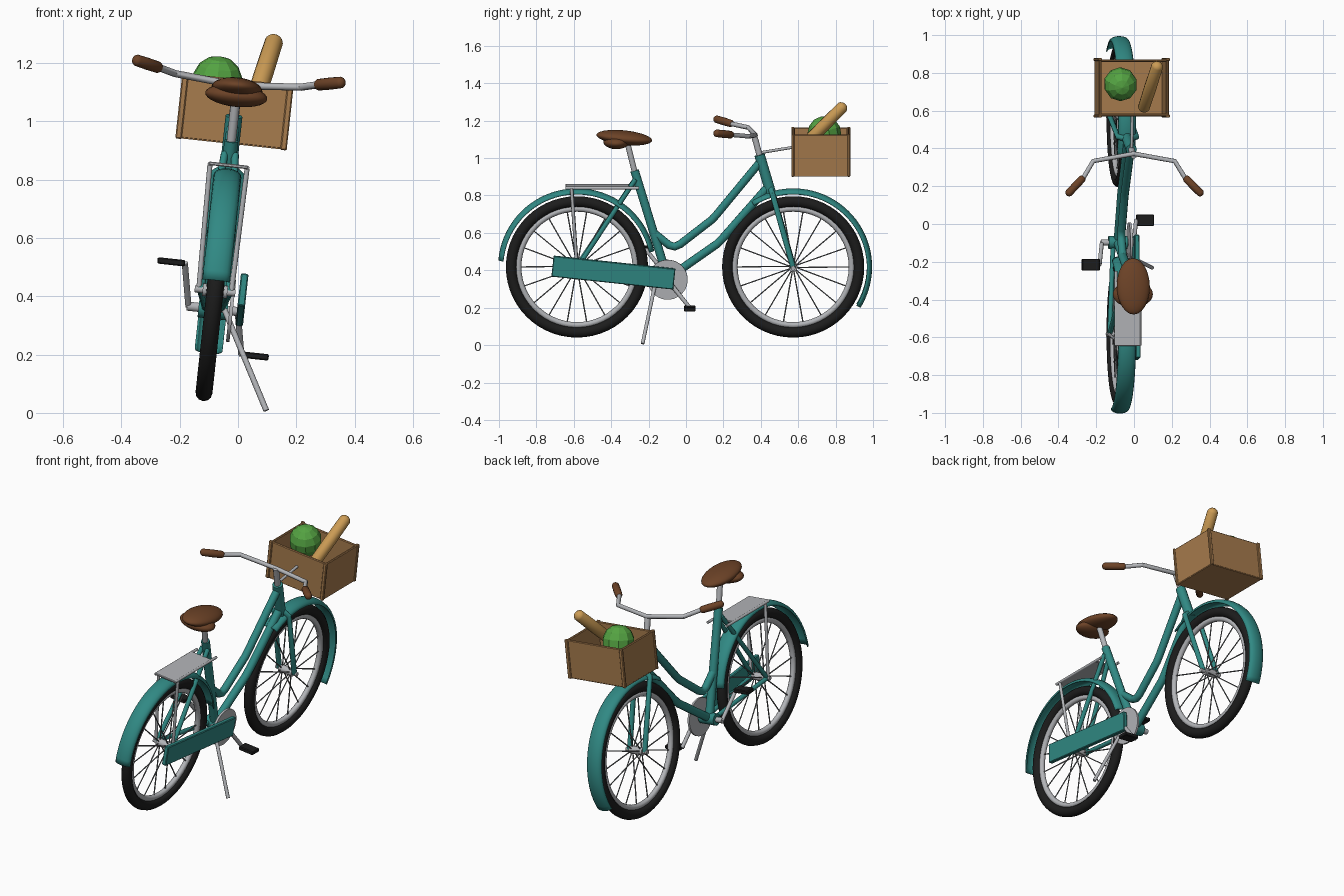
import bpy, bmesh
from math import sin, cos, pi, radians
from mathutils import Matrix, Vector

cube = bpy.data.objects.get("Cube")
if cube:
    bpy.data.objects.remove(cube, do_unlink=True)


def material(name, rgb, rough=0.5):
    m = bpy.data.materials.new(name)
    m.use_nodes = True
    col = (*rgb, 1)
    m.diffuse_color = col
    bsdf = m.node_tree.nodes["Principled BSDF"]
    bsdf.inputs["Base Color"].default_value = col
    bsdf.inputs["Roughness"].default_value = rough
    return m


TEAL = material("teal paint", (0.03, 0.25, 0.23))
SILVER = material("silver metal", (0.45, 0.46, 0.48))
STEEL = material("spoke steel", (0.2, 0.21, 0.22))
RUBBER = material("black rubber", (0.012, 0.012, 0.012))
LEATHER = material("brown leather", (0.15, 0.055, 0.02))
WOOD = material("tan wood", (0.39, 0.2, 0.075))
LEAF = material("leaf green", (0.09, 0.37, 0.055))
CRUST = material("golden crust", (0.6, 0.33, 0.09))

# The whole bicycle leans on its kickstand
LEAN = (Matrix.Translation((-0.059, 0, 0.6)) @ Matrix.Rotation(radians(6.2), 4, 'Y')
        @ Matrix.Translation((0, 0, -0.6)))


def finish(obj, name, mat, smooth=True, lean=True):
    obj.name = obj.data.name = name
    obj.data.materials.clear()
    obj.data.materials.append(mat)
    bpy.context.view_layer.update()
    if lean:
        obj.matrix_world = LEAN @ obj.matrix_world
    if smooth:
        bpy.ops.object.select_all(action='DESELECT')
        obj.select_set(True)
        bpy.context.view_layer.objects.active = obj
        bpy.ops.object.shade_smooth_by_angle(angle=radians(40))
    return obj


def tube(name, mat, radius, *paths, lean=True, res=3):
    """Round tubes along one or more polylines, as one mesh."""
    cu = bpy.data.curves.new(name, 'CURVE')
    cu.dimensions = '3D'
    cu.bevel_depth, cu.bevel_resolution, cu.use_fill_caps = radius, res, True
    for path in paths:
        sp = cu.splines.new('POLY')
        sp.points.add(len(path) - 1)
        for p, co in zip(sp.points, path):
            p.co = (*co, 1)
    obj = bpy.data.objects.new(name, cu)
    bpy.context.collection.objects.link(obj)
    bpy.ops.object.select_all(action='DESELECT')
    obj.select_set(True)
    bpy.context.view_layer.objects.active = obj
    bpy.ops.object.convert(target='MESH')
    return finish(bpy.context.object, name, mat, lean=lean)


def both(path):
    return [[(s * x, y, z) for x, y, z in path] for s in (1, -1)]


def box(name, mat, center, size, pitch=0, bevel=0.004):
    bpy.ops.mesh.primitive_cube_add(size=1, location=center, rotation=(pitch, 0, 0))
    obj = bpy.context.object
    obj.scale = size
    bpy.ops.object.transform_apply(location=False, rotation=False, scale=True)
    if bevel:
        mod = obj.modifiers.new("soft edges", 'BEVEL')
        mod.width, mod.segments = bevel, 1
    return finish(obj, name, mat, smooth=False)


def disc(name, mat, center, radius, width, sides=32):
    bpy.ops.mesh.primitive_cylinder_add(vertices=sides, radius=radius, depth=width,
                                        location=center, rotation=(0, pi / 2, 0))
    return finish(bpy.context.object, name, mat)


def ball(name, mat, center, scale, pitch=0, seg=24, rings=14, smooth=True):
    bpy.ops.mesh.primitive_uv_sphere_add(segments=seg, ring_count=rings, radius=1,
                                         location=center, rotation=(pitch, 0, 0))
    obj = bpy.context.object
    obj.scale = scale
    return finish(obj, name, mat, smooth=smooth)


def capsule(name, mat, a, b, r):
    """Rod with rounded ends, made by stretching a sphere."""
    a, b = Vector(a), Vector(b)
    bpy.ops.mesh.primitive_uv_sphere_add(segments=14, ring_count=10, radius=r)
    obj = bpy.context.object
    half = (b - a).length / 2 - r
    for v in obj.data.vertices:
        if abs(v.co.z) > r * 0.05:
            v.co.z += half if v.co.z > 0 else -half
    rot = (b - a).to_track_quat('Z', 'Y').to_matrix().to_4x4()
    obj.matrix_world = Matrix.Translation((a + b) / 2) @ rot
    return finish(obj, name, mat)


def fender(name, hub, start, end):
    """Curved mudguard shell swept around the hub between two angles."""
    bm = bmesh.new()
    rows = []
    for i in range(37):
        a = radians(start + (end - start) * i / 36)
        row = []
        for j in range(9):
            t = j / 4 - 1
            r = 0.419 - 0.024 * t * t
            row.append(bm.verts.new((0.045 * sin(t * pi / 2), hub[1] + r * cos(a), hub[2] + r * sin(a))))
        rows.append(row)
    for r0, r1 in zip(rows, rows[1:]):
        for j in range(8):
            bm.faces.new((r0[j], r0[j + 1], r1[j + 1], r1[j]))
    bmesh.ops.recalc_face_normals(bm, faces=bm.faces)
    me = bpy.data.meshes.new(name)
    bm.to_mesh(me)
    bm.free()
    obj = bpy.data.objects.new(name, me)
    bpy.context.collection.objects.link(obj)
    mod = obj.modifiers.new("thickness", 'SOLIDIFY')
    mod.thickness, mod.offset = 0.006, 0
    return finish(obj, name, TEAL)


REAR, FRONT = (0, -0.583, 0.417), (0, 0.573, 0.417)

# Wheels
for label, hub in (("rear", REAR), ("front", FRONT)):
    for part, mat, major, minor in (("tire", RUBBER, 0.351, 0.029), ("rim", SILVER, 0.313, 0.016)):
        bpy.ops.mesh.primitive_torus_add(location=hub, rotation=(0, pi / 2, 0), major_radius=major,
                                         minor_radius=minor, major_segments=56, minor_segments=12)
        finish(bpy.context.object, f"{label}_{part}", mat)
    spokes = []
    for i in range(18):
        a = 2 * pi * i / 18
        y, z = cos(a), sin(a)
        spokes.append([(0.028 * (-1) ** i, hub[1] + 0.018 * y, hub[2] + 0.018 * z),
                       (0, hub[1] + 0.305 * y, hub[2] + 0.305 * z)])
    tube(f"{label}_spokes", STEEL, 0.0035, *spokes, res=1)
    disc(f"{label}_hub", SILVER, hub, 0.022, 0.085, 16)
    disc(f"{label}_axle", SILVER, hub, 0.012, 0.14, 12)
fender("rear_fender", REAR, 12, 175)
fender("front_fender", FRONT, -31, 122)

# Frame
BB = (0, -0.098, 0.355)
tube("head_tube", TEAL, 0.029, [(0, 0.393, 1.02), (0, 0.455, 0.81)])
tube("top_tube", TEAL, 0.022, [(0, 0.395, 0.98), (0, 0.28, 0.84), (0, 0.165, 0.7),
                               (0, 0.14, 0.672), (0, -0.03, 0.54), (0, -0.06, 0.526),
                               (0, -0.09, 0.534), (0, -0.172, 0.6)])
tube("down_tube", TEAL, 0.023, [(0, 0.44, 0.85), (0, 0.2, 0.575), (0, 0.165, 0.54), BB])
tube("seat_tube", TEAL, 0.024, [(0, -0.275, 0.935), BB])
disc("bottom_bracket", TEAL, BB, 0.034, 0.1, 20)
tube("seat_stays", TEAL, 0.013, *both([(0.018, -0.27, 0.89), (0.05, *REAR[1:])]))
tube("chain_stays", TEAL, 0.013, *both([(0.025, -0.1, 0.355), (0.05, *REAR[1:])]))
tube("fork", TEAL, 0.015, *both([(0, 0.448, 0.85), (0.05, 0.462, 0.815), (0.05, *FRONT[1:])]))

# Saddle
tube("seat_post", SILVER, 0.016, [(0, -0.27, 0.91), (0, -0.315, 1.09)])
ball("saddle_top", LEATHER, (0, -0.33, 1.112), (0.088, 0.15, 0.038), radians(-6))
ball("saddle_base", LEATHER, (0, -0.372, 1.09), (0.107, 0.07, 0.038))

# Handlebar
tube("handlebar_stem", SILVER, 0.017, [(0, 0.395, 1.01), (0, 0.375, 1.085), (0, 0.362, 1.13)])
half_bar = [(0.217, 0.333, 1.143), (0.275, 0.237, 1.158), (0.3, 0.212, 1.162)]
tube("handlebar", SILVER, 0.0125, [(-x, y, z) for x, y, z in half_bar[::-1]] + [(0, 0.372, 1.125)] + half_bar)
for side, s in (("left", 1), ("right", -1)):
    capsule(f"{side}_grip", LEATHER, (s * 0.267, 0.25, 1.156), (s * 0.362, 0.152, 1.176), 0.021)

# Drive train
disc("chain_ring", SILVER, (0.062, *BB[1:]), 0.107, 0.012, 40)
disc("crank_axle", SILVER, BB, 0.016, 0.18, 14)
box("chain_case", TEAL, (0.095, -0.388, 0.397), (0.026, 0.655, 0.112), radians(-6.1))
for side, s in (("left", 1), ("right", -1)):
    y, z = BB[1] + s * 0.118, BB[2] - s * 0.145
    tube(f"{side}_crank", SILVER, 0.011, [(s * 0.085, *BB[1:]), (s * 0.113, y, z)])
    tube(f"{side}_pedal_axle", SILVER, 0.007, [(s * 0.105, y, z), (s * 0.15, y, z)])
    box(f"{side}_pedal", RUBBER, (s * 0.16, y, z), (0.095, 0.062, 0.022))

# Rear rack and kickstand
box("rack_plate", SILVER, (0, -0.473, 0.85), (0.135, 0.345, 0.012), 0, 0.003)
tube("rack_rails", SILVER, 0.008, *both([(0.064, -0.643, 0.848), (0.064, -0.25, 0.848)]))
tube("rack_legs", SILVER, 0.009, *both([(0.064, -0.612, 0.845), (0.056, *REAR[1:])]))
tube("kickstand", SILVER, 0.01, [(-0.07, -0.15, 0.37), (-0.045, -0.16, 0.35), (0.097, -0.232, 0.008)],
     lean=False)

# Basket: open box with corner posts and trim
X, Y0, Y1, Z0, Z1 = 0.185, 0.571, 0.871, 0.925, 1.147
YM, ZM = (Y0 + Y1) / 2, (Z0 + Z1) / 2
box("basket_floor", WOOD, (0, YM, Z0 + 0.006), (2 * X, Y1 - Y0, 0.014), 0, 0)
for side, s in (("left", 1), ("right", -1)):
    box(f"basket_{side}_wall", WOOD, (s * (X - 0.006), YM, ZM), (0.014, Y1 - Y0, Z1 - Z0))
    for end, y in (("back", Y0), ("front", Y1)):
        box(f"basket_{side}_{end}_post", WOOD, (s * (X - 0.004), y, ZM), (0.022, 0.016, Z1 - Z0 + 0.006))
for end, y in (("back", Y0 + 0.006), ("front", Y1 - 0.006)):
    box(f"basket_{end}_wall", WOOD, (0, y, ZM), (2 * X - 0.01, 0.014, Z1 - Z0))
tube("basket_bracket", SILVER, 0.008, [(0, 0.39, 1.03), (0, 0.57, 1.06)])

# Groceries
ball("cabbage", LEAF, (-0.07, 0.74, 1.128), (0.09, 0.09, 0.092), radians(12), 10, 7, False)
capsule("bread_stick", CRUST, (0.058, 0.6, 1.045), (0.112, 0.852, 1.305), 0.033)
